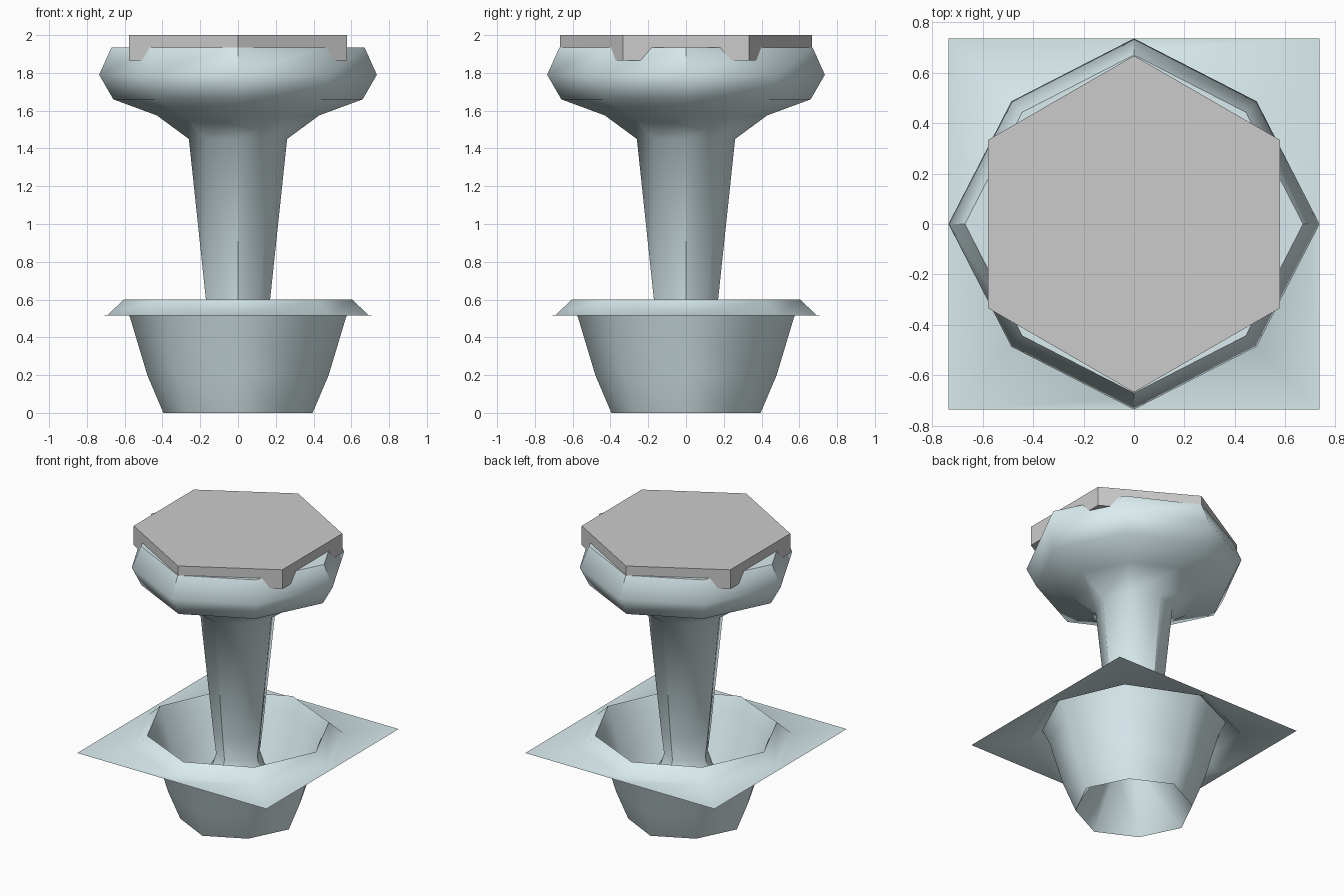
import bpy, bmesh, math

if "Cube" in bpy.data.objects:
    bpy.data.objects.remove(bpy.data.objects["Cube"])

def lathe(name, rings, sides=8):
    """Skin rings of (axis radius, diagonal radius, z) into one open sheet, capped at the end."""
    bm = bmesh.new()
    prev = None
    for ra, rd, z in rings:
        ring = []
        for i in range(sides):
            a = 2 * math.pi * i / sides
            r = rd if i % 2 else ra
            ring.append(bm.verts.new((r * math.cos(a), r * math.sin(a), z)))
        if prev:
            for i in range(sides):
                j = (i + 1) % sides
                bm.faces.new((prev[i], prev[j], ring[j], ring[i]))
        prev = ring
    bm.faces.new(prev)
    mesh = bpy.data.meshes.new(name)
    bm.to_mesh(mesh)
    bm.free()
    ob = bpy.data.objects.new(name, mesh)
    bpy.context.collection.objects.link(ob)
    return ob

def rnd(r, z, k=0.945):
    return (r, r * k, z)

# square skirt, raised rim, sunken pit, then the pillar and its flared head
pillar = lathe("pit_and_pillar", [
    (0.735, 0.735 * math.sqrt(2), 0.515),   # square outline
    rnd(0.69, 0.518, 0.985),                # foot of the raised rim
    rnd(0.605, 0.60, 0.97),                 # rim
    rnd(0.57, 0.50),                        # pit wall
    rnd(0.48, 0.20),
    rnd(0.395, 0.0),                        # lowest edge
    rnd(0.18, 0.35),                        # flared pillar foot
    rnd(0.15, 0.44),
    rnd(0.17, 0.60),
    rnd(0.26, 1.45),                        # pillar top
    rnd(0.43, 1.575),
    rnd(0.66, 1.66),                        # head
    rnd(0.735, 1.79, 0.935),
    rnd(0.67, 1.935, 0.935),
])
mat = bpy.data.materials.new("pale_blue")
mat.diffuse_color = (0.70, 0.84, 0.87, 1)
mat.use_nodes = True
mat.node_tree.nodes["Principled BSDF"].inputs["Base Color"].default_value = mat.diffuse_color
pillar.data.materials.append(mat)
bpy.context.view_layer.objects.active = pillar
pillar.select_set(True)
bpy.ops.object.shade_smooth_by_angle(angle=math.radians(50))

# hexagonal slab on top, corners toward front and back
bpy.ops.mesh.primitive_cylinder_add(vertices=6, radius=0.667, depth=0.135,
                                    location=(0, 0, 1.9325))
bpy.context.object.name = "hexagon_slab"
